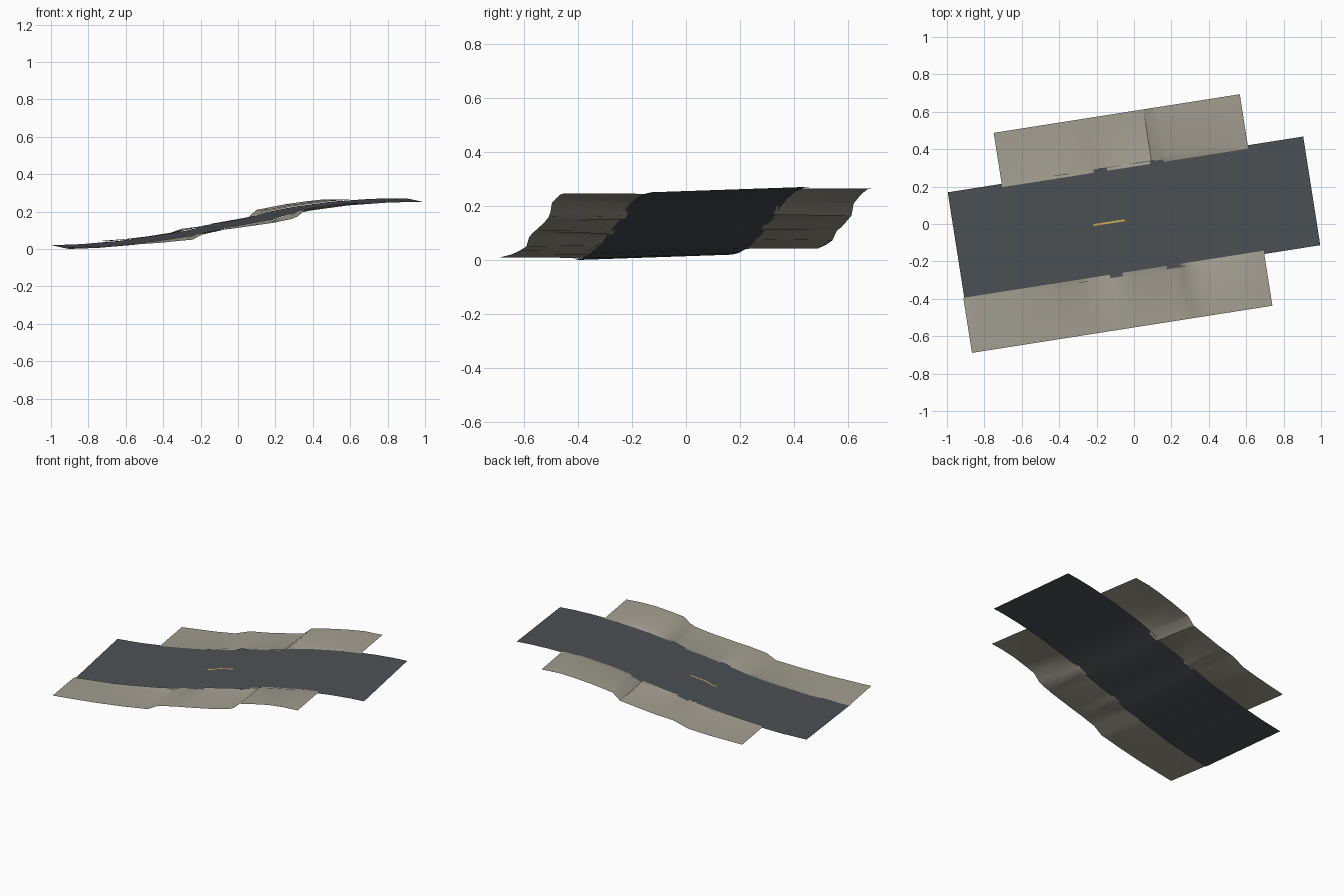
import bpy, math
from mathutils import Vector

if "Cube" in bpy.data.objects:
    bpy.data.objects.remove(bpy.data.objects["Cube"])

U = Vector((0.988, 0.155)).normalized()      # along the road
V = Vector((-U.y, U.x))                      # across the road
CY = 0.028
HALF_W, LAP = 0.294, 0.018

# height profiles: (distance along, z)
ROAD = [(-.962, .010), (-.8, .016), (-.6, .033), (-.4, .060), (-.25, .085), (-.19, .098),
        (-.14, .115), (0, .138), (.14, .165), (.2, .187), (.35, .216), (.55, .243),
        (.75, .257), (.87, .261), (.962, .260)]
FRONT = [(-.967, .010), (-.7, .020), (-.5, .034), (-.4, .044), (-.335, .050), (-.27, .085),
         (-.16, .104), (-.075, .115), (.1, .140), (.2, .160), (.235, .175), (.275, .211),
         (.36, .226), (.46, .241), (.56, .247), (.659, .246)]
BACK = [(-.67, .042), (-.45, .058), (-.315, .073), (-.215, .108), (-.1, .122), (.06, .150),
        (.14, .165), (.19, .209), (.34, .238), (.46, .255), (.545, .264), (.662, .264)]


def height(profile, s):
    if s <= profile[0][0]:
        return profile[0][1]
    for (a, za), (b, zb) in zip(profile, profile[1:]):
        if s <= b:
            return za + (zb - za) * (s - a) / (b - a)
    return profile[-1][1]


def road_z(s, t):
    return height(ROAD, s) + 0.010 * t / HALF_W


def material(name, rgb):
    m = bpy.data.materials.new(name)
    m.diffuse_color = (*rgb, 1)
    m.use_nodes = True
    m.node_tree.nodes["Principled BSDF"].inputs["Base Color"].default_value = m.diffuse_color
    return m


def sheet(name, stations, rows, zfun, mat):
    """Open surface over a grid of road coordinates (s along, t across)."""
    verts, faces, n = [], [], len(rows)
    for s in stations:
        for t in rows:
            p = U * s + V * t
            verts.append((p.x, p.y + CY, zfun(s, t)))
    for i in range(len(stations) - 1):
        for j in range(n - 1):
            a = i * n + j
            faces.append((a, a + n, a + n + 1, a + 1))
    me = bpy.data.meshes.new(name)
    me.from_pydata(verts, [], faces)
    me.materials.append(mat)
    ob = bpy.data.objects.new(name, me)
    bpy.context.collection.objects.link(ob)
    bpy.context.view_layer.objects.active = ob
    ob.select_set(True)
    bpy.ops.object.shade_smooth_by_angle(angle=math.radians(30))
    ob.select_set(False)
    return ob


def verge(name, profile, side, outer):
    # outer edge follows its own terraces, inner edge laps the road and dips beneath it at the steps
    inner = HALF_W - LAP
    stations = sorted({p[0] for p in profile} |
                      {s for s in (-.18, -.17, -.11, -.1, .13, .14, .2, .21)})

    def z(s, t):
        dip = -.17 <= s <= -.11 or .14 <= s <= .2
        edge = road_z(s, t) + (-.005 if dip else .004)
        k = 0 if abs(t) < HALF_W else (.75 if abs(t) < .33 else 1)
        return edge * (1 - k) + height(profile, s) * k

    rows = sorted(side * t for t in (inner, .315, outer))
    sheet(name, stations, rows, z, ground)


asphalt = material("asphalt", (.075, .082, .09))
ground = material("verge_ground", (.36, .34, .28))
yellow = material("lane_paint", (.65, .45, .1))

# road deck
sheet("road_deck", [p[0] for p in ROAD], [-HALF_W, 0, HALF_W], road_z, asphalt)

# ground strips on both sides
verge("front_verge", FRONT, -1, .574)
verge("back_verge", BACK, 1, .570)

# centre dash painted on the road
sheet("centre_dash", [-.22, -.19, -.14, -.05], [-.005, .005],
      lambda s, t: road_z(s, t) + .002, yellow)
